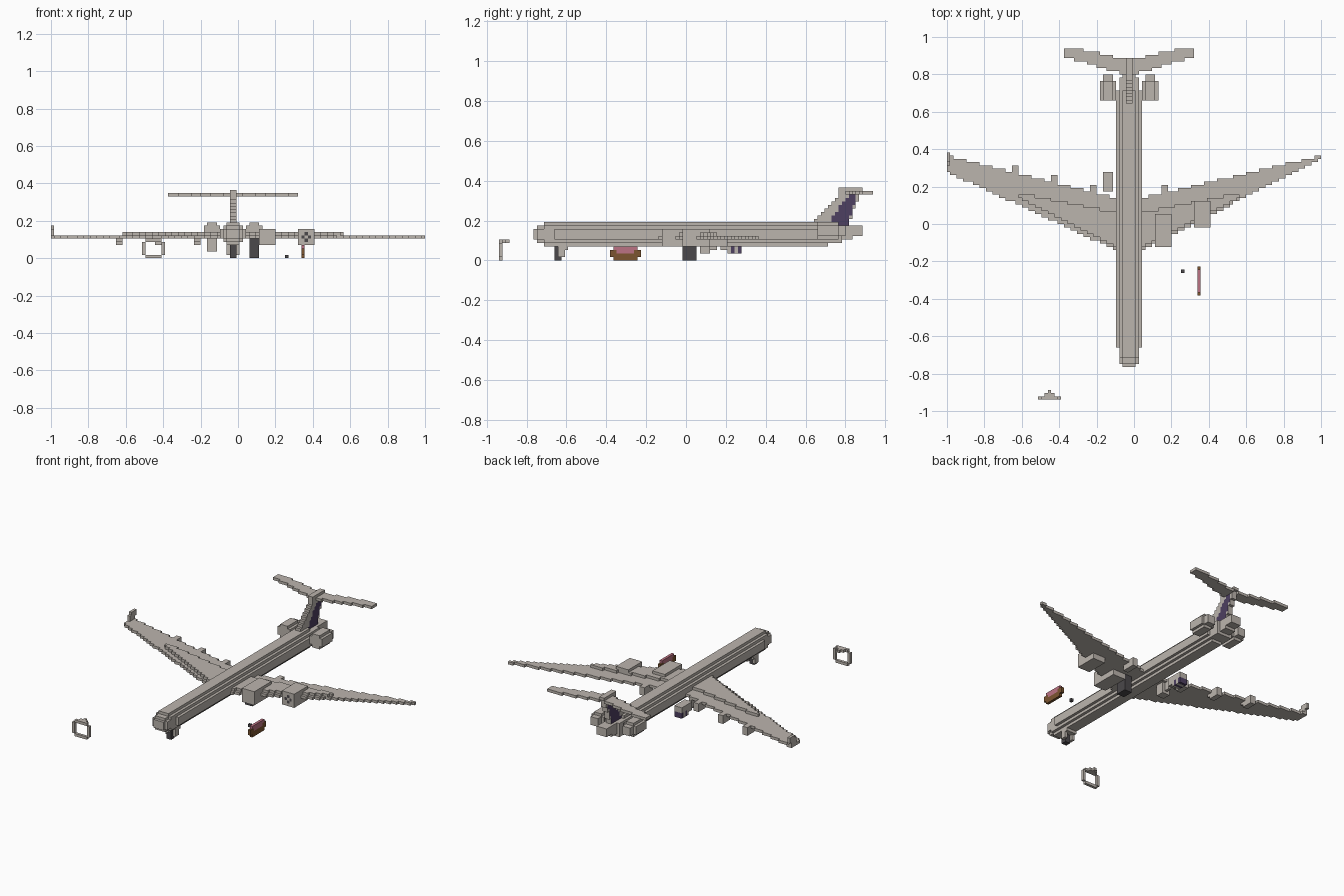
import bpy, bmesh
from mathutils import Vector

cube = bpy.data.objects.get("Cube")
if cube:
    bpy.data.objects.remove(cube, do_unlink=True)

U = 2 / 115                      # block size
ORIGIN = Vector((-1, -54 * U, 0))
MID = 56                         # fuselage centre, in blocks


def material(name, rgb):
    m = bpy.data.materials.new(name)
    m.use_nodes = True
    m.diffuse_color = (*rgb, 1)
    bsdf = next(n for n in m.node_tree.nodes if n.type == "BSDF_PRINCIPLED")
    bsdf.inputs["Base Color"].default_value = (*rgb, 1)
    return m


GREY = material("warm grey", (0.50, 0.46, 0.42))
DARK = material("charcoal", (0.07, 0.065, 0.07))
PURPLE = material("dark purple", (0.075, 0.05, 0.12))
PINK = material("dusty pink", (0.50, 0.17, 0.23))
BROWN = material("brown", (0.20, 0.09, 0.03))


def box(i0, i1, j0, j1, k0, k1):
    return {(i, j, k) for i in range(i0, i1) for j in range(j0, j1) for k in range(k0, k1)}


def tube(cx, cz, rx, rz, cut, j0, j1):
    """Octagonal run of blocks along the length."""
    out = set()
    for i, j, k in box(int(cx - rx), int(cx + rx) + 1, j0, j1, int(cz - rz), int(cz + rz) + 1):
        dx, dz = abs(i + .5 - cx), abs(k + .5 - cz)
        if dx < rx and dz < rz and dx + dz < cut:
            out.add((i, j, k))
    return out


def mirror(cells):
    return {(2 * MID - 1 - i, j, k) for i, j, k in cells}


def build(name, cells, mats=(GREY,), rule=None):
    """Turn a set of blocks into its outer skin; rule(cell, normal) picks the material."""
    bm = bmesh.new()
    cache = {}

    def vert(p):
        if p not in cache:
            cache[p] = bm.verts.new(ORIGIN + Vector(p) * U)
        return cache[p]

    for c in sorted(cells):
        for axis in range(3):
            a, b = (axis + 1) % 3, (axis + 2) % 3
            for side in (0, 1):
                n = [0, 0, 0]
                n[axis] = 2 * side - 1
                if tuple(c[t] + n[t] for t in range(3)) in cells:
                    continue
                ring = []
                for da, db in ((0, 0), (1, 0), (1, 1), (0, 1)):
                    p = list(c)
                    p[axis] += side
                    p[a] += da
                    p[b] += db
                    ring.append(vert(tuple(p)))
                f = bm.faces.new(ring if side else ring[::-1])
                if rule:
                    f.material_index = rule(c, n)
    me = bpy.data.meshes.new(name)
    bm.to_mesh(me)
    bm.free()
    for m in mats:
        me.materials.append(m)
    ob = bpy.data.objects.new(name, me)
    bpy.context.collection.objects.link(ob)
    return ob


def lerp(a, b, t):
    return a + (b - a) * t


# Fuselage: full octagon, stepped nose and tail
body = tube(MID, 7.5, 4, 3.5, 5, 16, 95)
body |= tube(MID, 7.5, 3, 3.5, 5, 13, 16)
body |= tube(MID, 7.5, 3, 2.5, 4, 11, 13)
body |= tube(MID, 7.5, 2, 1.6, 3, 10, 11)
body |= tube(MID, 7.5, 3, 2.6, 5, 95, 99)
body |= tube(MID, 8, 2, 2, 4, 99, 102)
body |= tube(MID, 8.5, 2, 1.5, 3, 102, 105)
build("fuselage", body)


# Wings: swept main slab plus a shorter raised panel
def wing(span, lead, trail):
    out = set()
    for s in range(span):
        t = (s + .5) / span
        out |= box(MID + 4 + s, MID + 5 + s, round(lerp(46, lead, t)), round(lerp(62, trail, t)), 6, 7)
    for s in range(30):
        t = (s + .5) / 30
        out |= box(MID + 4 + s, MID + 5 + s, round(lerp(47, 62, t)), round(lerp(57.5, 63.4, t)), 7, 8)
    return out


build("left_wing", wing(55, 74, 75))
right_wing = mirror(wing(52, 70, 75)) | box(0, 1, 72, 75, 7, 9) | box(0, 1, 73, 76, 8, 10)
build("right_wing", right_wing)

# Flap fairings behind the wings
for name, i, j in (("outer", 20, 72), ("middle", 32, 69), ("inner", 44, 66)):
    build("right_fairing_" + name, box(i, i + 2, j - 5, j, 5, 6) | box(i, i + 2, j - 4, j, 4, 5)
          | box(i, i + 2, j - 4, j, 6, 7))
build("left_fairing_inner", box(66, 68, 61, 66, 4, 7))

# Pods on the left wing, the outer one with a checked intake
build("inner_pod", tube(66.5, 6.5, 2.5, 2.5, 4.5, 47, 57))
build("outer_pod", tube(78.5, 6.5, 2.5, 2.5, 4.5, 53, 61), (GREY, DARK),
      lambda c, n: int(n[1] < 0 and 77 <= c[0] < 80 and 5 <= c[2] < 8 and (c[0] + c[2]) % 2 == 1))

# Rear engines
engine = tube(MID + 6.5, 8.5, 2.5, 2.5, 3.5, 92, 98) | tube(MID + 6.5, 8.5, 1.5, 1.5, 4, 98, 100)
build("left_engine", engine)
build("right_engine", mirror(engine))

# Tail fin with a painted side panel
fin = set()
for k in range(10, 21):
    fin |= box(55, 57, min(98, round(91 + (k - 10.5) * .9)), round(101 + (k - 10.5) * .4), k, k + 1)


def fin_paint(c, n):
    h = c[2] - 10
    return int(n[0] != 0 and c[2] < 19 and 95 + .7 * h <= c[1] + .5 <= 100.5 + .35 * h)


build("tail_fin", fin, (GREY, PURPLE), fin_paint)

# Tailplane
half = set()
for s in range(20):
    t = (s + .5) / 20
    half |= box(MID + s, MID + s + 1, round(lerp(99.5, 105.5, t)), min(108, round(lerp(104.3, 109, t))), 19, 20)
build("tailplane", half | mirror(half))

# Landing gear
build("nose_gear", box(55, 57, 16, 18, 0, 5), (DARK,))
build("nose_gear_doors", box(54, 55, 17, 19, 1, 4) | box(57, 58, 17, 19, 1, 4) | box(54, 58, 18, 20, 3, 5))
build("left_main_gear", box(61, 64, 53, 57, 0, 6), (DARK,))
build("right_main_strut", box(48, 51, 58, 61, 2, 6) | box(49, 50, 61, 63, 3, 6))
build("right_gear_door", box(48, 51, 64, 70, 3, 6) | box(48, 51, 66, 70, 2, 3), (GREY, PURPLE),
      lambda c, n: int(c[2] < 4 and c[1] in (67, 69)))

# Loose ring ahead of the right wing, with a stepped lip on top
ring = tube(31.5, 3, 3.5, 3, 5, 0, 1) - tube(31.5, 3, 2.5, 2, 3.6, 0, 1)
build("loose_ring", ring | box(30, 33, 1, 2, 5, 6) | box(31, 32, 2, 3, 5, 6))

# Loose two-tone slab and a small block ahead of the left wing
slab = box(77, 78, 33, 40, 0, 4) | box(77, 78, 32, 41, 1, 3)
build("loose_slab", slab, (BROWN, PINK),
      lambda c, n: int(c[2] == 3 or (c[2] == 2 and 34 <= c[1] < 39)))
build("small_block", box(72, 73, 39, 40, 0, 1), (DARK,))
